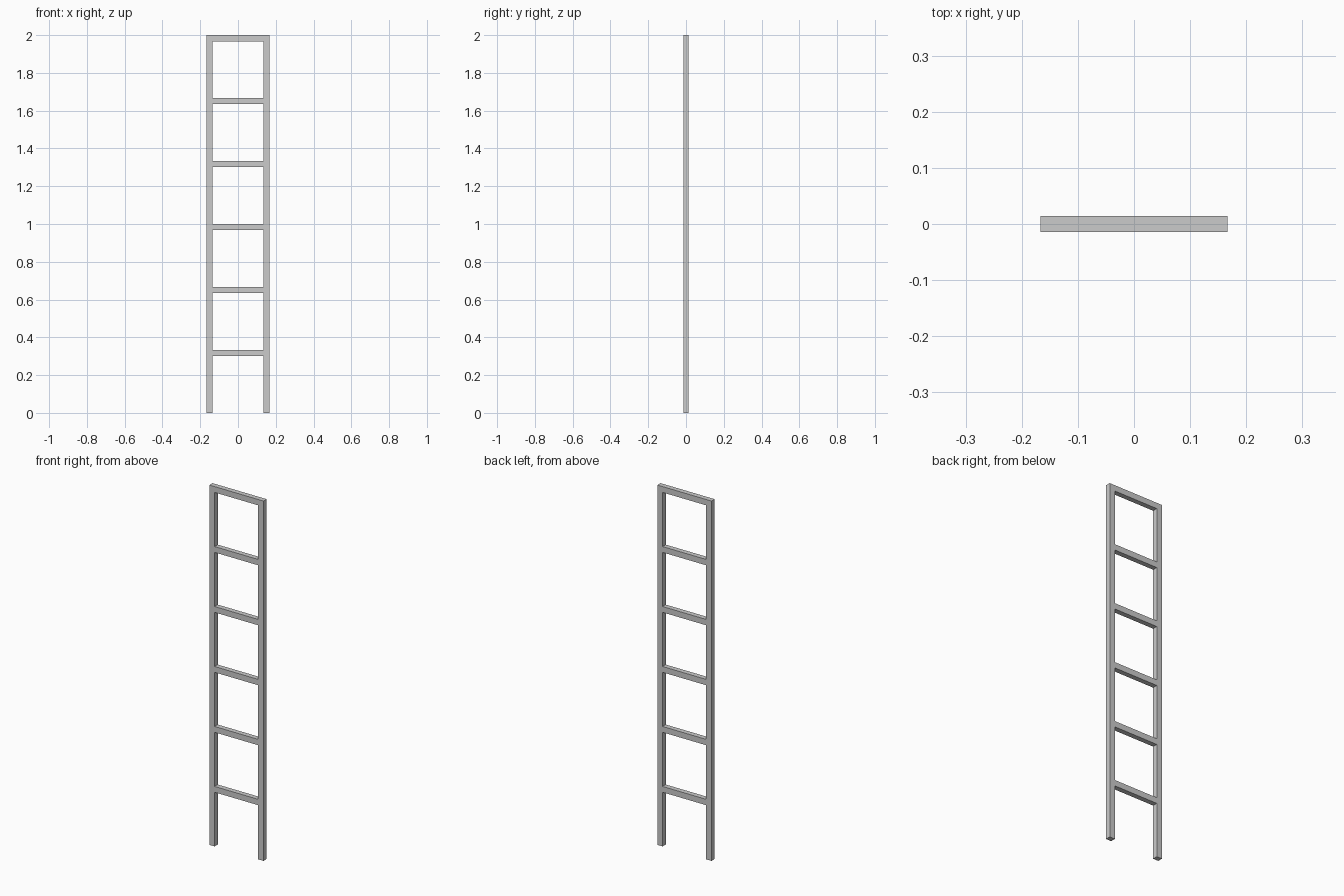
import bpy, bmesh

if "Cube" in bpy.data.objects:
    bpy.data.objects.remove(bpy.data.objects["Cube"])

HALF_W = 1 / 6      # outer half width
BAR = 0.0325        # bar width seen from the front
DEPTH = 0.028
RUNGS = 6
STEP = 2 / RUNGS

# Grid lines of the front outline
xs = [-HALF_W, -HALF_W + BAR, HALF_W - BAR, HALF_W]
zs = [0.0]
for k in range(1, RUNGS + 1):
    zs += [k * STEP - BAR, k * STEP]

bm = bmesh.new()
grid = [[bm.verts.new((x, -DEPTH / 2, z)) for x in xs] for z in zs]

# Fill rails and rungs, leaving the openings empty
for r in range(len(zs) - 1):
    for c in range(3):
        if c == 1 and r % 2 == 0:
            continue
        bm.faces.new((grid[r][c], grid[r][c + 1], grid[r + 1][c + 1], grid[r + 1][c]))

loose = [v for v in bm.verts if not v.link_faces]
bmesh.ops.delete(bm, geom=loose, context='VERTS')

# Thicken the frame into one solid piece
ext = bmesh.ops.extrude_face_region(bm, geom=bm.faces[:], use_keep_orig=True)
moved = [g for g in ext["geom"] if isinstance(g, bmesh.types.BMVert)]
bmesh.ops.translate(bm, verts=moved, vec=(0, DEPTH, 0))
bmesh.ops.recalc_face_normals(bm, faces=bm.faces[:])

mesh = bpy.data.meshes.new("ladder")
bm.to_mesh(mesh)
bm.free()
ladder = bpy.data.objects.new("ladder", mesh)
bpy.context.collection.objects.link(ladder)
